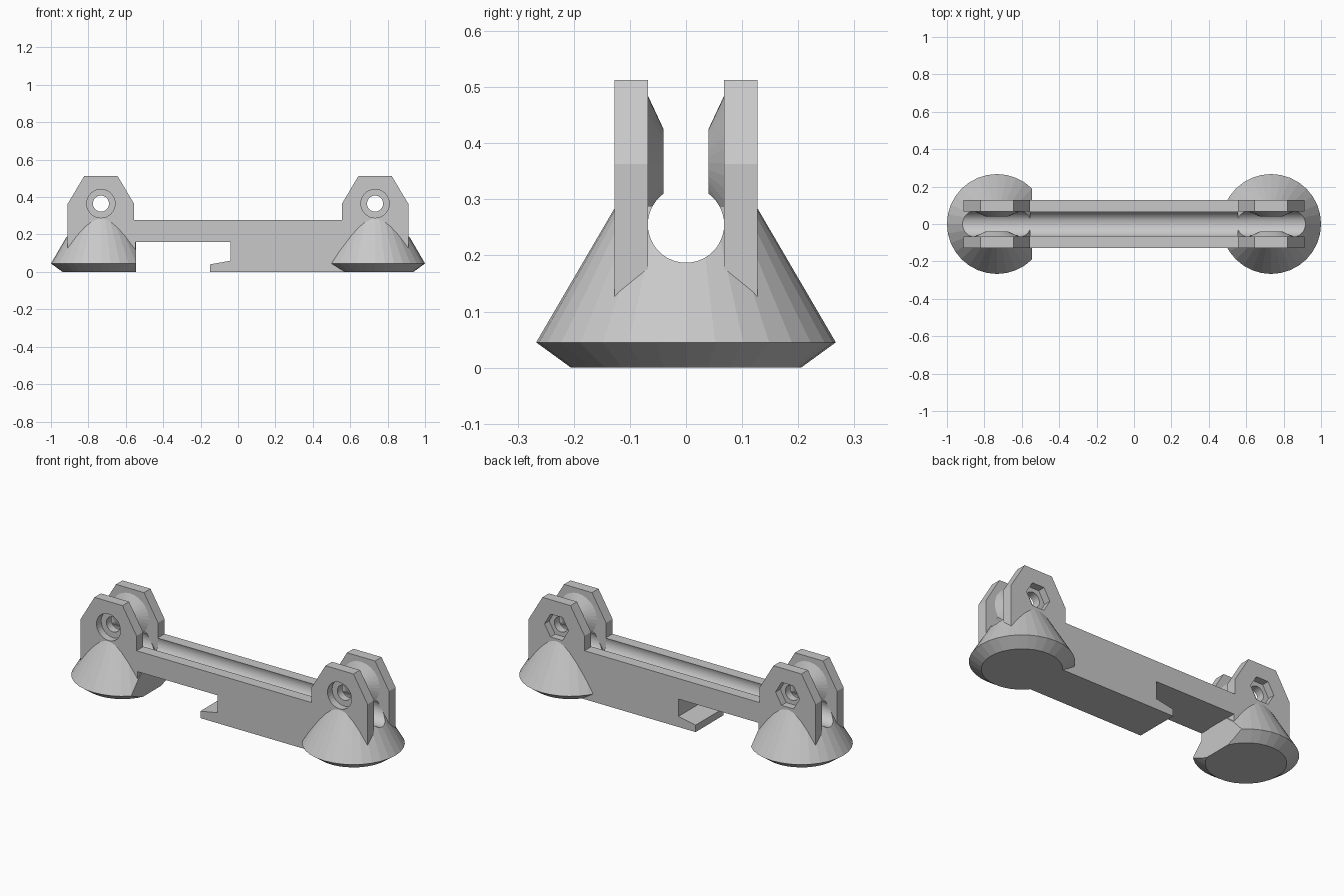
import bpy
import bmesh
from mathutils import Matrix, Vector
from math import pi, cos, sin

if "Cube" in bpy.data.objects:
    bpy.data.objects.remove(bpy.data.objects["Cube"])

grey = bpy.data.materials.new("plain_grey")
grey.use_nodes = True
GREY = (0.58, 0.58, 0.58, 1)
grey.diffuse_color = GREY
grey.node_tree.nodes["Principled BSDF"].inputs["Base Color"].default_value = GREY

FOOT_X, HOLE_Z = 0.733, 0.365
WALL_Y, GAP_Y = 0.127, 0.068


def finish(name, bm):
    bmesh.ops.recalc_face_normals(bm, faces=bm.faces[:])
    mesh = bpy.data.meshes.new(name)
    bm.to_mesh(mesh)
    bm.free()
    mesh.materials.append(grey)
    obj = bpy.data.objects.new(name, mesh)
    bpy.context.collection.objects.link(obj)
    return obj


def loft(name, rings):
    """Closed solid through a list of equal rings of points."""
    bm = bmesh.new()
    loops = [[bm.verts.new(p) for p in ring] for ring in rings]
    n = len(loops[0])
    for a, b in zip(loops, loops[1:]):
        for i in range(n):
            j = (i + 1) % n
            bm.faces.new((a[i], a[j], b[j], b[i]))
    bm.faces.new(loops[0])
    bm.faces.new(loops[-1])
    return finish(name, bm)


def lathe(name, profile, sides, axis="Z", at=(0, 0, 0)):
    """Turn (radius, distance along axis) pairs about an axis."""
    turn = {"Z": Matrix(), "Y": Matrix.Rotation(-pi / 2, 4, "X"),
            "X": Matrix.Rotation(pi / 2, 4, "Y")}[axis]
    return loft(name, [[Vector(at) + turn @ Vector((r * cos(2 * pi * i / sides),
                                                    r * sin(2 * pi * i / sides), d))
                        for i in range(sides)] for r, d in profile])


def box(name, x, y, z):
    return loft(name, [[(x[0], y[0], k), (x[1], y[0], k), (x[1], y[1], k), (x[0], y[1], k)]
                       for k in z])


def combine(target, tool, operation):
    mod = target.modifiers.new("join", "BOOLEAN")
    mod.operation, mod.object, mod.solver = operation, tool, "EXACT"
    bpy.context.view_layer.objects.active = target
    bpy.ops.object.modifier_apply(modifier=mod.name)
    bpy.data.objects.remove(tool)


# Bar, hook and hexagonal end plates share one side outline
outline = [(-0.911, 0.12), (-0.911, 0.363), (-0.822, 0.513), (-0.644, 0.513),
           (-0.555, 0.363), (-0.555, 0.278), (0.555, 0.278), (0.555, 0.363),
           (0.644, 0.513), (0.822, 0.513), (0.911, 0.363), (0.911, 0.12),
           (0.65, 0.12), (0.65, 0), (-0.15, 0), (-0.15, 0.04),
           (-0.04, 0.06), (-0.04, 0.16), (-0.548, 0.16), (-0.548, 0.12)]
body = loft("clamp_bar", [[(x, y, z) for x, z in outline] for y in (-WALL_Y, WALL_Y)])

for side in (-1, 1):
    # Gap between the paired plates
    ends = sorted((side * 0.555, side * 1.1))
    combine(body, box("plate_gap", ends, (-GAP_Y, GAP_Y), (-0.1, 0.7)), "DIFFERENCE")

    # Conical foot with a bevelled base
    foot = lathe("foot", [(0.205, 0), (0.267, 0.045), (0.125, 0.288)], 32,
                 at=(side * FOOT_X, 0, 0))
    if side < 0:
        combine(foot, box("foot_trim", (-0.545, -0.3), (-0.5, 0.5), (-0.1, 0.16)),
                "DIFFERENCE")
    combine(body, foot, "UNION")

    # Tapered bosses on the inner faces of the plates
    for y in (-1, 1):
        boss = lathe("boss", [(0.12, y * 0.09), (0.12, y * GAP_Y), (0.06, y * 0.04)],
                     32, "Y", (side * FOOT_X, 0, HOLE_Z))
        combine(body, boss, "UNION")

# Round groove along the whole bar
combine(body, lathe("groove", [(GAP_Y, -1.1), (GAP_Y, 1.1)], 48, "X", (0, 0, 0.255)),
        "DIFFERENCE")

# Bolt holes, round head recess in front, hexagonal nut recess behind
for side in (-1, 1):
    for name, r, y0, y1, sides in (("bolt_hole", 0.043, -0.3, 0.3, 32),
                                   ("head_recess", 0.076, -0.3, -0.085, 32),
                                   ("nut_recess", 0.076, 0.085, 0.3, 6)):
        combine(body, lathe(name, [(r, y0), (r, y1)], sides, "Y",
                            (side * FOOT_X, 0, HOLE_Z)), "DIFFERENCE")

# One colour overall
body.data.materials.clear()
body.data.materials.append(grey)
for face in body.data.polygons:
    face.material_index = 0
    face.use_smooth = False
